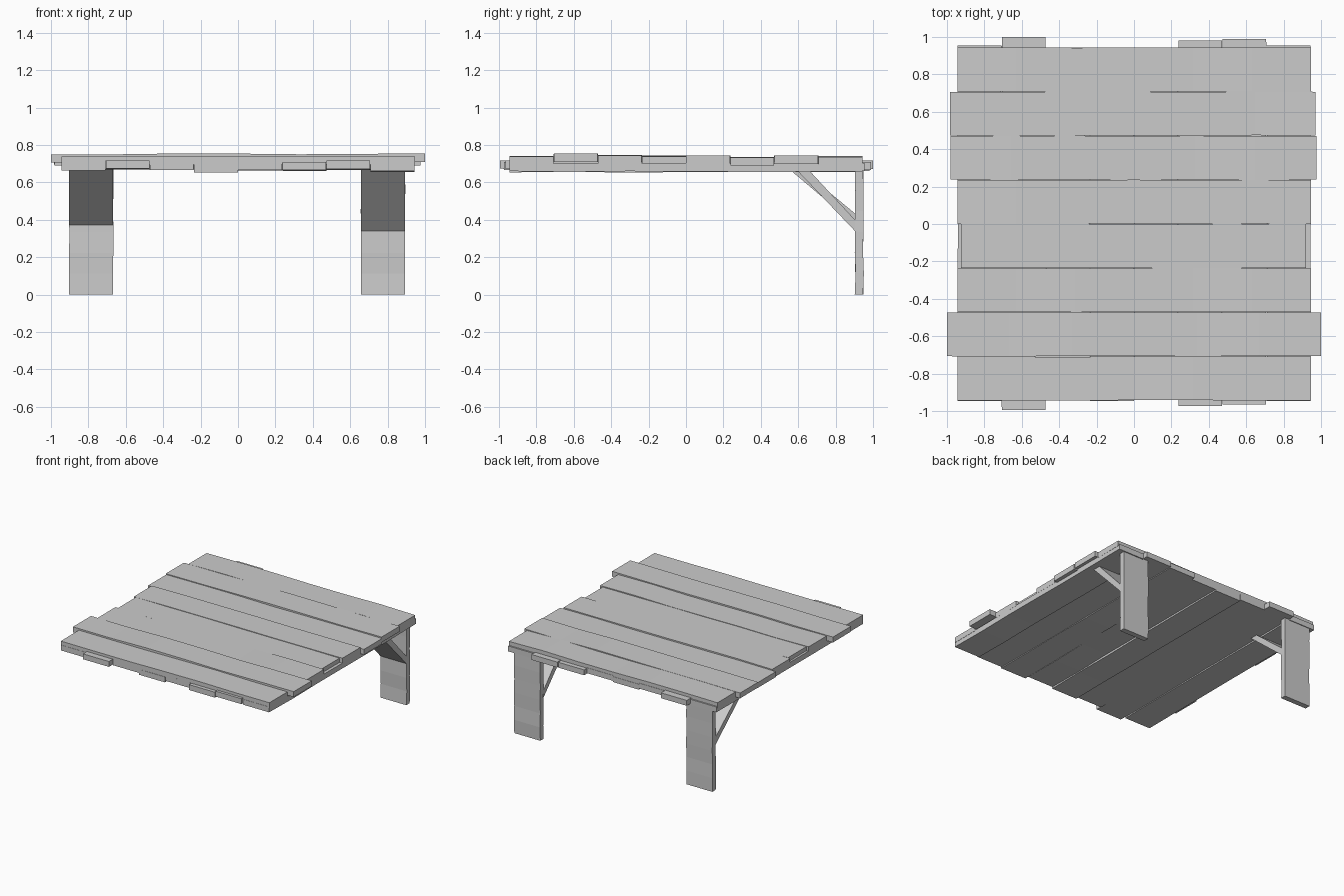
import bpy, bmesh, random
from mathutils import Vector

if "Cube" in bpy.data.objects:
    bpy.data.objects.remove(bpy.data.objects["Cube"])

random.seed(4)


def plank(name, a, b, side, up, width, thick, segs=6, warp=0.003):
    """Slightly warped board from a to b, built as a chain of rectangular rings."""
    a, b, side, up = Vector(a), Vector(b), Vector(side), Vector(up)
    bm = bmesh.new()
    rings = []
    for i in range(segs + 1):
        inner = 0 < i < segs
        c = a.lerp(b, i / segs)
        c += up * random.uniform(-warp, warp)
        if inner:
            c += side * random.uniform(-warp, warp) * 0.6
        rings.append([bm.verts.new(c + side * s * width / 2 + up * u * thick / 2)
                      for s, u in ((-1, -1), (1, -1), (1, 1), (-1, 1))])
    for r, q in zip(rings, rings[1:]):
        for k in range(4):
            bm.faces.new((r[k], r[(k + 1) % 4], q[(k + 1) % 4], q[k]))
    bm.faces.new(rings[0])
    bm.faces.new(rings[-1])
    finish(name, bm)


def finish(name, bm):
    bmesh.ops.recalc_face_normals(bm, faces=bm.faces)
    me = bpy.data.meshes.new(name)
    bm.to_mesh(me)
    bm.free()
    bpy.context.collection.objects.link(bpy.data.objects.new(name, me))


PITCH, WIDTH, THICK = 0.236, 0.234, 0.044

# top boards, running along x: (left end, right end, centre height)
top = [(-0.945, 0.945, 0.718), (-1.0, 1.0, 0.730), (-0.945, 0.945, 0.722),
       (-0.925, 0.92, 0.718), (-0.945, 0.945, 0.722), (-0.98, 0.975, 0.712),
       (-0.985, 0.97, 0.719), (-0.945, 0.945, 0.717)]
for i, (x0, x1, z) in enumerate(top):
    y = (i - 3.5) * PITCH
    plank(f"top_board_{i + 1}", (x0, y, z), (x1, y, z), (0, 1, 0), (0, 0, 1), WIDTH, THICK)

# lower boards, running along y: (front end, back end, centre height)
low = [(-0.945, 0.955, 0.688), (-0.995, 1.0, 0.694), (-0.942, 0.945, 0.690),
       (-0.945, 0.945, 0.677), (-0.942, 0.945, 0.688), (-0.972, 0.98, 0.686),
       (-0.965, 0.99, 0.691), (-0.945, 0.955, 0.680)]
for i, (y0, y1, z) in enumerate(low):
    x = (i - 3.5) * PITCH
    plank(f"lower_board_{i + 1}", (x, y0, z), (x, y1, z), (1, 0, 0), (0, 0, 1), WIDTH, THICK)

# back legs with diagonal braces
for side, x, drop in (("left", -0.785, 0.0), ("right", 0.775, 0.035)):
    plank(f"{side}_leg", (x, 0.927, 0), (x, 0.927, 0.67), (1, 0, 0), (0, 1, 0), 0.236, 0.044)
    profile = [(0.555 + drop, 0.668), (0.62 + drop, 0.668),
               (0.908, 0.43 - drop), (0.908, 0.37 - drop)]
    bm = bmesh.new()
    f = bm.faces.new([bm.verts.new((x - 0.118, y, z)) for y, z in profile])
    ext = bmesh.ops.extrude_face_region(bm, geom=[f])
    bmesh.ops.translate(bm, vec=(0.236, 0, 0),
                        verts=[v for v in ext["geom"] if isinstance(v, bmesh.types.BMVert)])
    finish(f"{side}_brace", bm)
